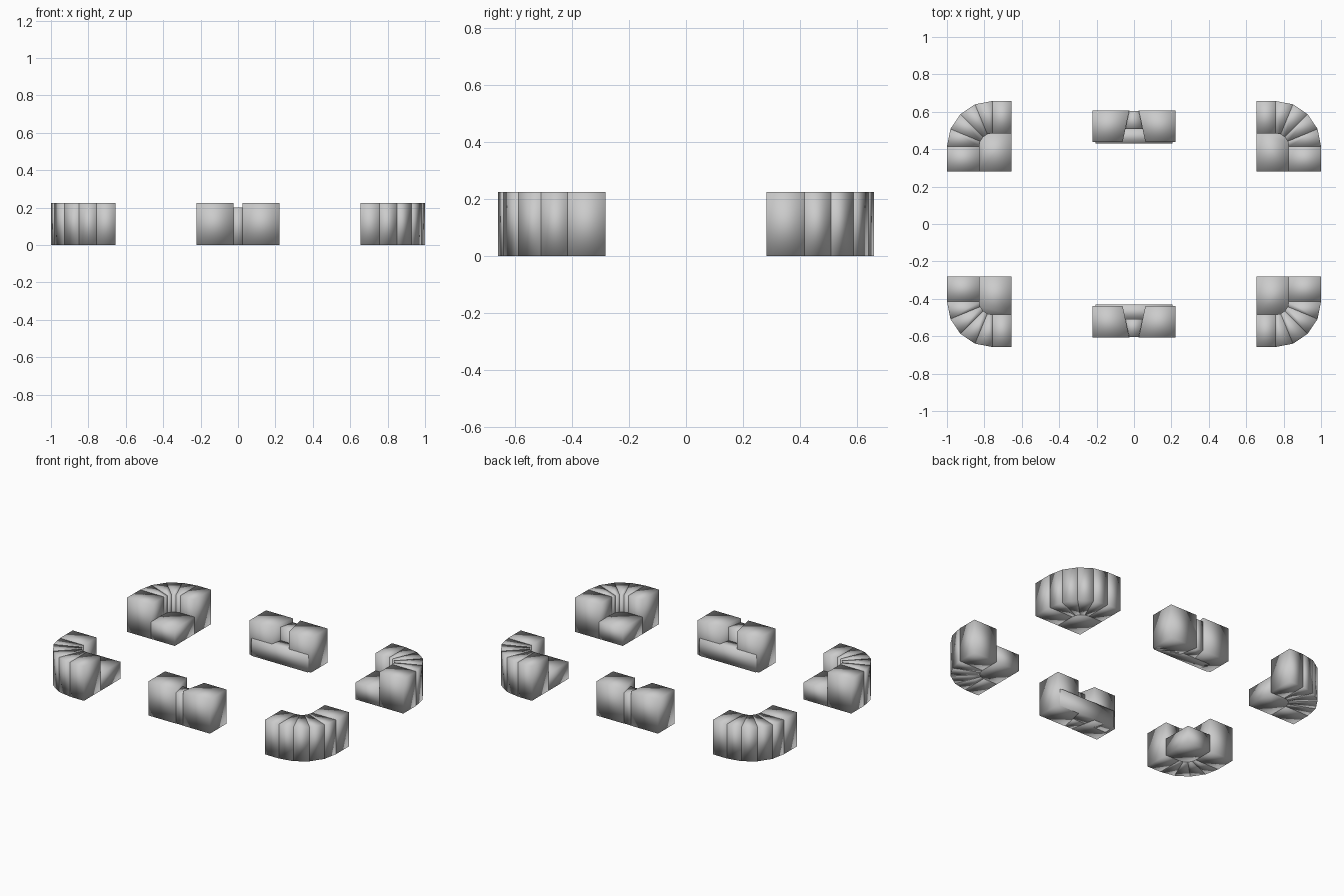
import bpy, bmesh
from math import cos, sin, pi

if "Cube" in bpy.data.objects:
    bpy.data.objects.remove(bpy.data.objects["Cube"])

H = 0.225      # full wall height
LOW = 0.112    # height of the inner ledges


def prism(name, outline, height, mirror_x=True):
    """Extrude a plan outline up from the ground and mirror it about the centre."""
    bm = bmesh.new()
    face = bm.faces.new([bm.verts.new((x, y, 0)) for x, y in outline])
    ext = bmesh.ops.extrude_face_region(bm, geom=[face])
    for v in ext["geom"]:
        if isinstance(v, bmesh.types.BMVert):
            v.co.z = height
    bmesh.ops.recalc_face_normals(bm, faces=bm.faces)
    for f in bm.faces:
        f.smooth = True
    mesh = bpy.data.meshes.new(name)
    bm.to_mesh(mesh)
    bm.free()
    obj = bpy.data.objects.new(name, mesh)
    bpy.context.collection.objects.link(obj)
    mod = obj.modifiers.new("Mirror", "MIRROR")
    mod.use_axis = (mirror_x, True, False)
    mod.use_mirror_merge = False
    return obj


def rect(x0, x1, y0, y1):
    return [(x0, y0), (x1, y0), (x1, y1), (x0, y1)]


# Corner pieces: two straight arms joined by a fan of four wedges
CX, CY, R_IN, R_OUT, STEPS = 0.757, 0.415, 0.07, 0.24, 4
X0, Y0, X1 = 0.655, 0.282, 1.0


def arc(radius, i):
    a = pi / 2 * i / STEPS
    return (min(CX + radius * cos(a), X1), CY + radius * sin(a))


R_OUT = X1 - CX
prism("corner_side_arm", rect(CX + R_IN, X1, Y0, CY), H)
prism("corner_end_arm", rect(X0, CX, CY + R_IN, CY + R_OUT), H)
for i in range(STEPS):
    prism(f"corner_wedge_{i + 1}",
          [arc(R_IN, i), arc(R_OUT, i), arc(R_OUT, i + 1), arc(R_IN, i + 1)], H)

# Low block filling the inside of each corner
inner = [arc(R_IN, i) for i in range(STEPS + 1)]
prism("corner_inner_block",
      [(X0, Y0), (CX + R_IN, Y0)] + inner + [(X0, CY + R_IN)], LOW)

# Middle pieces: two blocks with a tapered gap, a filler and a low ledge
prism("middle_block", [(0.061, 0.438), (0.222, 0.438), (0.222, 0.607), (0.025, 0.607)], H)
prism("middle_filler", [(-0.046, 0.508), (0.046, 0.508), (0.025, 0.605), (-0.025, 0.605)],
      0.2, mirror_x=False)
prism("middle_ledge", rect(-0.205, 0.205, 0.43, 0.508), LOW, mirror_x=False)
